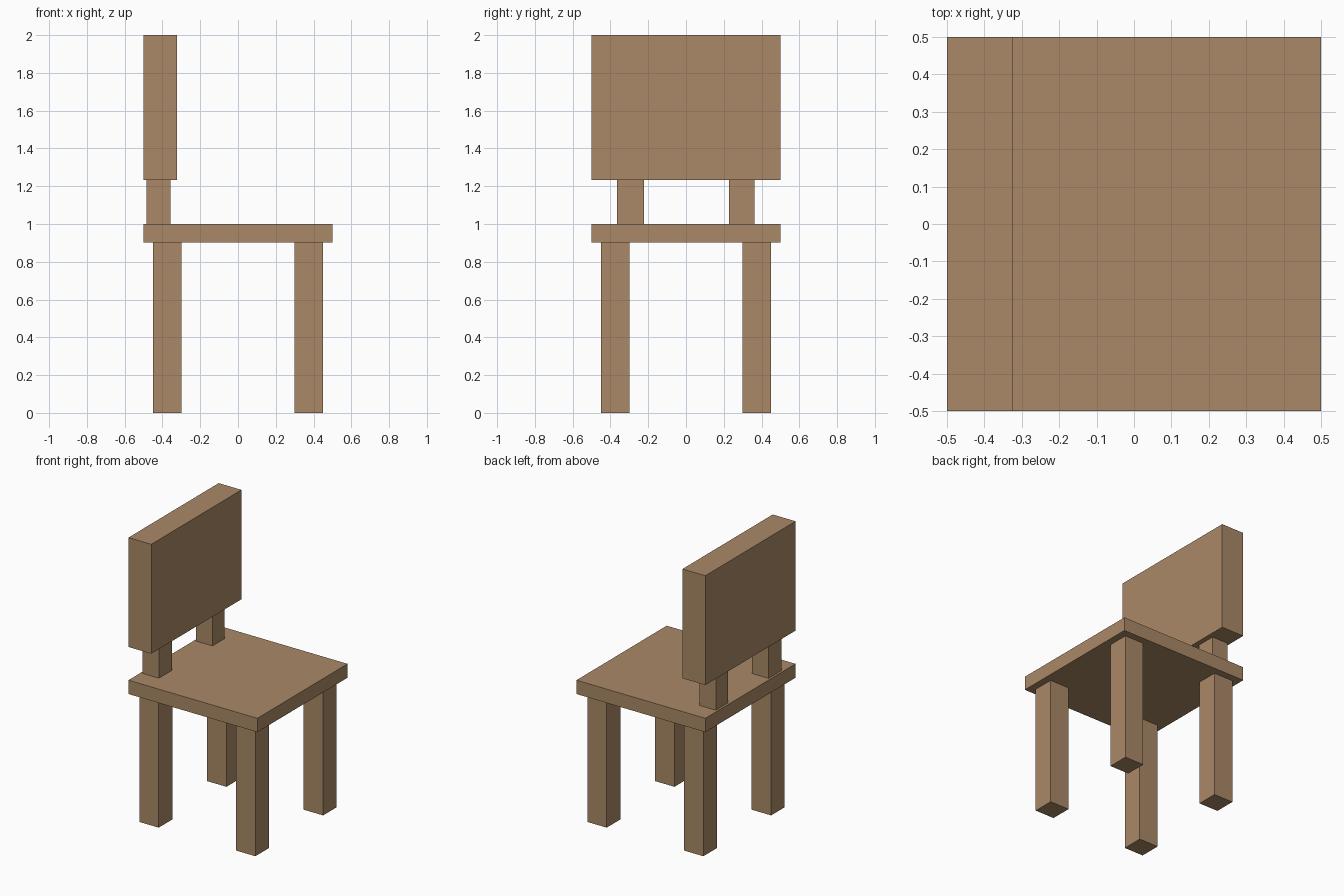
import bpy

if "Cube" in bpy.data.objects:
    bpy.data.objects.remove(bpy.data.objects["Cube"])

wood = bpy.data.materials.new("wood")
wood.diffuse_color = (0.40, 0.25, 0.135, 1.0)
wood.use_nodes = True
wood.node_tree.nodes["Principled BSDF"].inputs["Base Color"].default_value = wood.diffuse_color


def box(name, x, y, z):
    """Add a box spanning the given (min, max) ranges."""
    spans = (x, y, z)
    bpy.ops.mesh.primitive_cube_add(size=1, location=[(a + b) / 2 for a, b in spans])
    ob = bpy.context.object
    ob.name = name
    ob.scale = [b - a for a, b in spans]
    bpy.ops.object.transform_apply(location=False, rotation=False, scale=True)
    ob.data.materials.append(wood)
    return ob


SEAT_BOTTOM, SEAT_TOP, BACK_BOTTOM = 0.903, 1.0, 1.233

# Seat slab and backrest panel
box("seat", (-0.5, 0.5), (-0.5, 0.5), (SEAT_BOTTOM, SEAT_TOP))
box("backrest", (-0.5, -0.323), (-0.5, 0.5), (BACK_BOTTOM, 2.0))

# Four square legs
for x_name, x in (("back", (-0.45, -0.30)), ("front", (0.30, 0.45))):
    for y_name, y in (("right", (-0.45, -0.30)), ("left", (0.30, 0.45))):
        box(f"{x_name}_{y_name}_leg", x, y, (0.0, SEAT_BOTTOM))

# Two short posts carrying the backrest (slightly different widths)
for name, y in (("right", (-0.365, -0.222)), ("left", (0.228, 0.362))):
    box(f"{name}_back_post", (-0.485, -0.358), y, (SEAT_TOP, BACK_BOTTOM))
